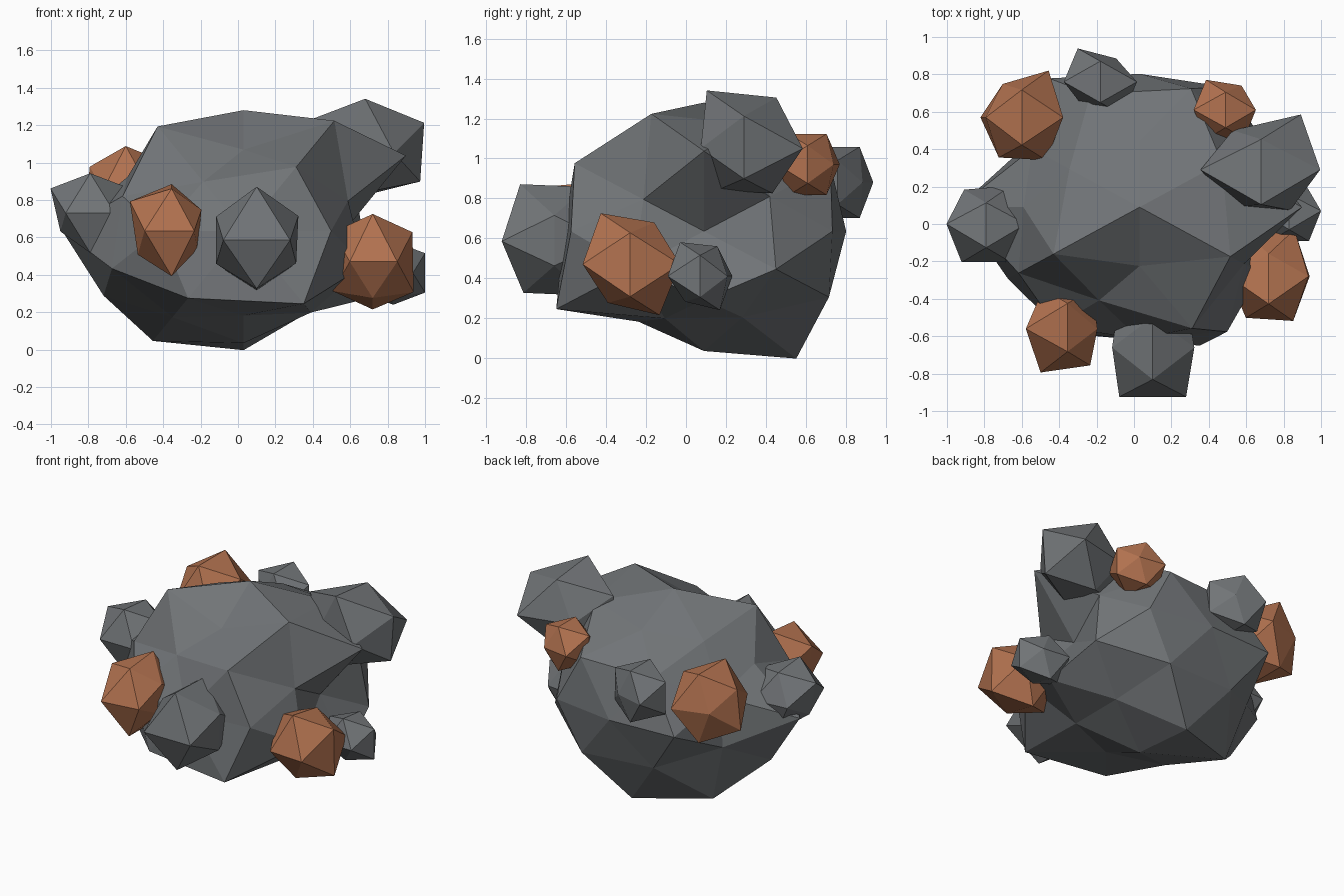
import bpy, bmesh
from itertools import product
from mathutils import Vector

cube = bpy.data.objects.get("Cube")
if cube:
    bpy.data.objects.remove(cube, do_unlink=True)


def make_material(name, rgb):
    mat = bpy.data.materials.new(name)
    mat.use_nodes = True
    mat.diffuse_color = (*rgb, 1)
    bsdf = mat.node_tree.nodes["Principled BSDF"]
    bsdf.inputs["Base Color"].default_value = (*rgb, 1)
    bsdf.inputs["Roughness"].default_value = 0.9
    return mat


stone = make_material("slate grey", (0.165, 0.176, 0.185))
copper = make_material("copper orange", (0.45, 0.17, 0.08))


def signed(pattern):
    """All sign combinations of a direction, negative first."""
    choices = [(-c, c) if c else (0,) for c in pattern]
    return [Vector(v).normalized() for v in product(*choices)]


def make_rock(name, directions, radii, centre, scale, material):
    """Hull of unit directions, then each corner pushed to its own radius."""
    bm = bmesh.new()
    reach = {bm.verts.new(d): r for d, r in zip(directions, radii)}
    bmesh.ops.convex_hull(bm, input=bm.verts[:])
    for vert, r in reach.items():
        vert.co = [m + c * s * r for m, c, s in zip(centre, vert.co, scale)]
    bmesh.ops.recalc_face_normals(bm, faces=bm.faces[:])
    mesh = bpy.data.meshes.new(name)
    bm.to_mesh(mesh)
    bm.free()
    mesh.materials.append(material)
    bpy.context.collection.objects.link(bpy.data.objects.new(name, mesh))


# Corner families of an icosahedron and of its edge midpoints
P = (1 + 5 ** 0.5) / 2
corners = [(0, 1, P), (P, 0, 1), (1, P, 0)]
middles = [(P, 1, P + 1), (P + 1, P, 1), (1, P + 1, P)]
axes = [(1, 0, 0), (0, 1, 0), (0, 0, 1)]

# Main body: one radius per corner, in the order given by signed()
body_radii = [
    (corners[0], (.71, .68, 1, .77)),
    (corners[1], (.88, .73, .87, 1.02)),
    (corners[2], (.85, .92, .89, .86)),
    (middles[0], (.76, .92, .97, .75, .72, .97, .71, .88)),
    (middles[1], (.87, .8, .75, .71, .8, .69, .82, .75)),
    (middles[2], (.96, .7, .83, .85, 1.04, .91, .88, .89)),
    (axes[0], (.97, .54)),
    (axes[1], (.8, .81)),
    (axes[2], (.8, .86)),
]
directions = [d for pattern, _ in body_radii for d in signed(pattern)]
radii = [r for _, group in body_radii for r in group]
make_rock("asteroid_body", directions, radii, (.03, .09, .635), (1, .88, .75), stone)

# Boulders and ore lumps stuck in the surface:
# centre, half sizes, and the corners that are pushed in or out
lump_dirs = [d for pattern in corners for d in signed(pattern)]
lumps = [
    ("front_boulder", stone, (.1, -.66, .585), (.34, .31, .32),
     {0: .95, 1: 1.05, 4: .75, 5: .75, 6: .73, 7: .77}),
    ("upper_left_boulder", stone, (.68, .29, 1.05), (.36, .31, .3),
     {0: .82, 1: 1.14, 2: .88, 5: 1.06, 7: 1.03, 6: .96, 8: .75, 9: .8, 10: .82,
      11: 1.12}),
    ("right_boulder", stone, (-.79, 0, .73), (.25, .24, .25),
     {3: .9, 4: .75, 9: .9}),
    ("left_boulder", stone, (.83, .07, .41), (.2, .19, .2),
     {0: .75, 3: .88, 11: .85}),
    ("back_boulder", stone, (-.18, .76, .88), (.23, .21, .21),
     {8: .75, 11: .7}),
    ("front_ore", copper, (-.355, -.56, .635), (.25, .25, .285),
     {1: .93, 3: 1.03, 4: .85, 5: 1.05, 6: .65, 7: .75, 8: 1.1, 10: .92}),
    ("left_ore", copper, (.72, -.28, .47), (.25, .28, .3),
     {0: .76, 3: .82, 6: 1.03, 8: .93, 11: 1.05}),
    ("back_left_ore", copper, (.49, .61, .97), (.19, .18, .18),
     {5: 1.06, 9: 1.05, 11: .85}),
    ("back_right_ore", copper, (-.6, .57, .85), (.26, .28, .28),
     {5: .87, 8: .9, 9: .75, 10: .96, 11: 1.05}),
]
for name, material, centre, size, pushed in lumps:
    make_rock(name, lump_dirs, [pushed.get(i, 1) for i in range(len(lump_dirs))],
              centre, size, material)
